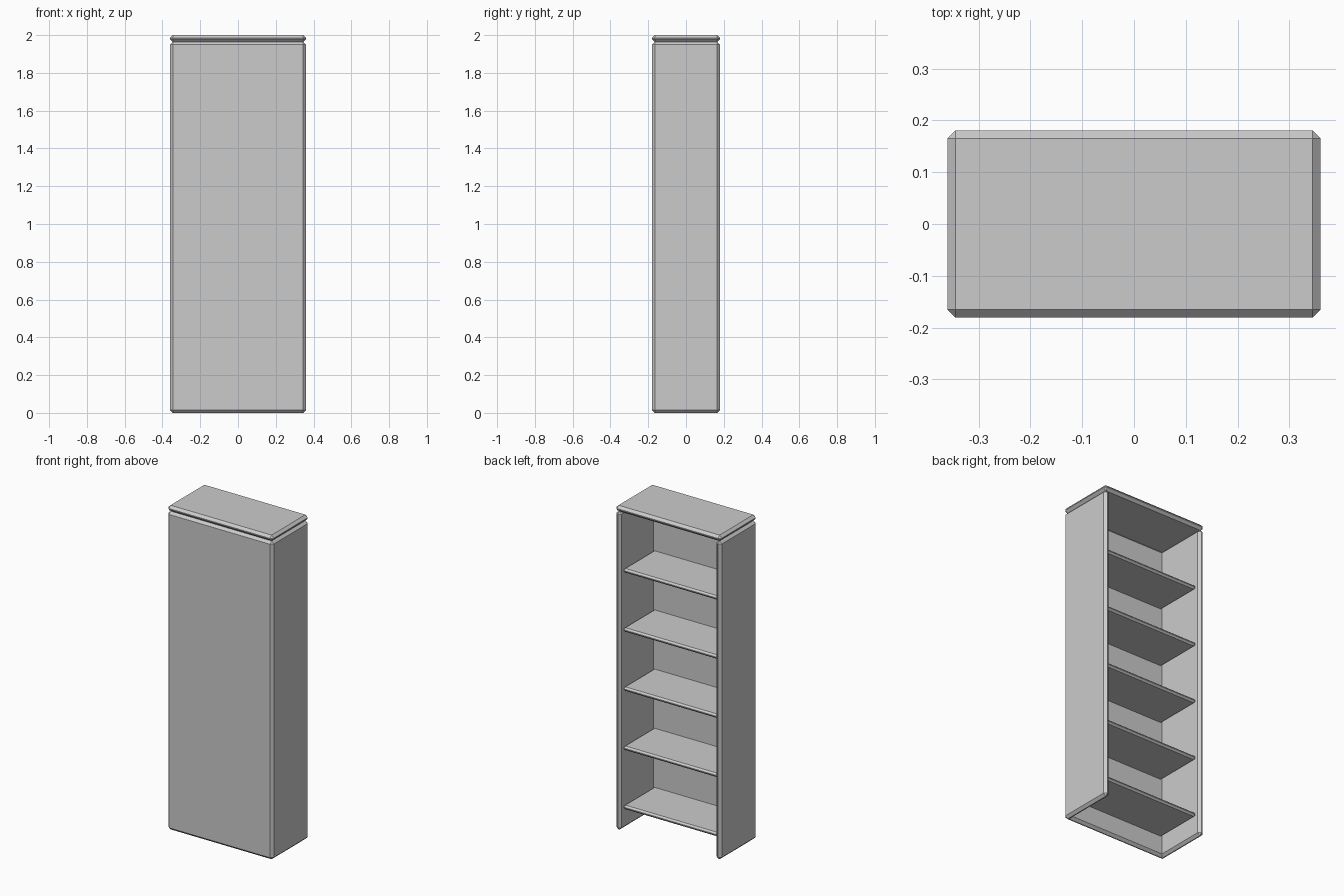
import bpy, bmesh

if "Cube" in bpy.data.objects:
    bpy.data.objects.remove(bpy.data.objects["Cube"])

W, D, H = 0.36, 0.18, 2.0      # half width, half depth, height
T, BEVEL = 0.036, 0.015        # board thickness, chamfer


def board(name, outline, z0, z1, bevel):
    """Extrude a plan outline from z0 to z1 and chamfer its convex edges."""
    bm = bmesh.new()
    face = bm.faces.new([bm.verts.new((x, y, z0)) for x, y in outline])
    ext = bmesh.ops.extrude_face_region(bm, geom=[face])["geom"]
    for v in ext:
        if isinstance(v, bmesh.types.BMVert):
            v.co.z = z1
    bmesh.ops.recalc_face_normals(bm, faces=bm.faces)
    bm.normal_update()
    edges = [e for e in bm.edges if e.is_convex and e.calc_face_angle(0) > 0.5]
    bmesh.ops.bevel(bm, geom=edges, offset=bevel, segments=1,
                    affect='EDGES', offset_type='OFFSET', clamp_overlap=True)
    bmesh.ops.recalc_face_normals(bm, faces=bm.faces)
    mesh = bpy.data.meshes.new(name)
    bm.to_mesh(mesh)
    bm.free()
    obj = bpy.data.objects.new(name, mesh)
    bpy.context.collection.objects.link(obj)
    return obj


def rect(x, y0, y1):
    return [(-x, y0), (x, y0), (x, y1), (-x, y1)]


# Carcass: closed panel at the front with two side walls, open towards +y
wi, di = W - T, -D + T
carcass = [(-W, -D), (W, -D), (W, D), (wi, D),
           (wi, di), (-wi, di), (-wi, D), (-W, D)]
board("carcass", carcass, 0, H - T, BEVEL)

# Top board
board("top_board", rect(W, -D, D), H - T, H, BEVEL)

# Five evenly spaced shelves
for i in range(5):
    z = 0.137 + 0.365 * i
    board(f"shelf_{i + 1}", rect(wi, -0.153, 0.153), z - 0.0125, z + 0.0125, 0.01)
